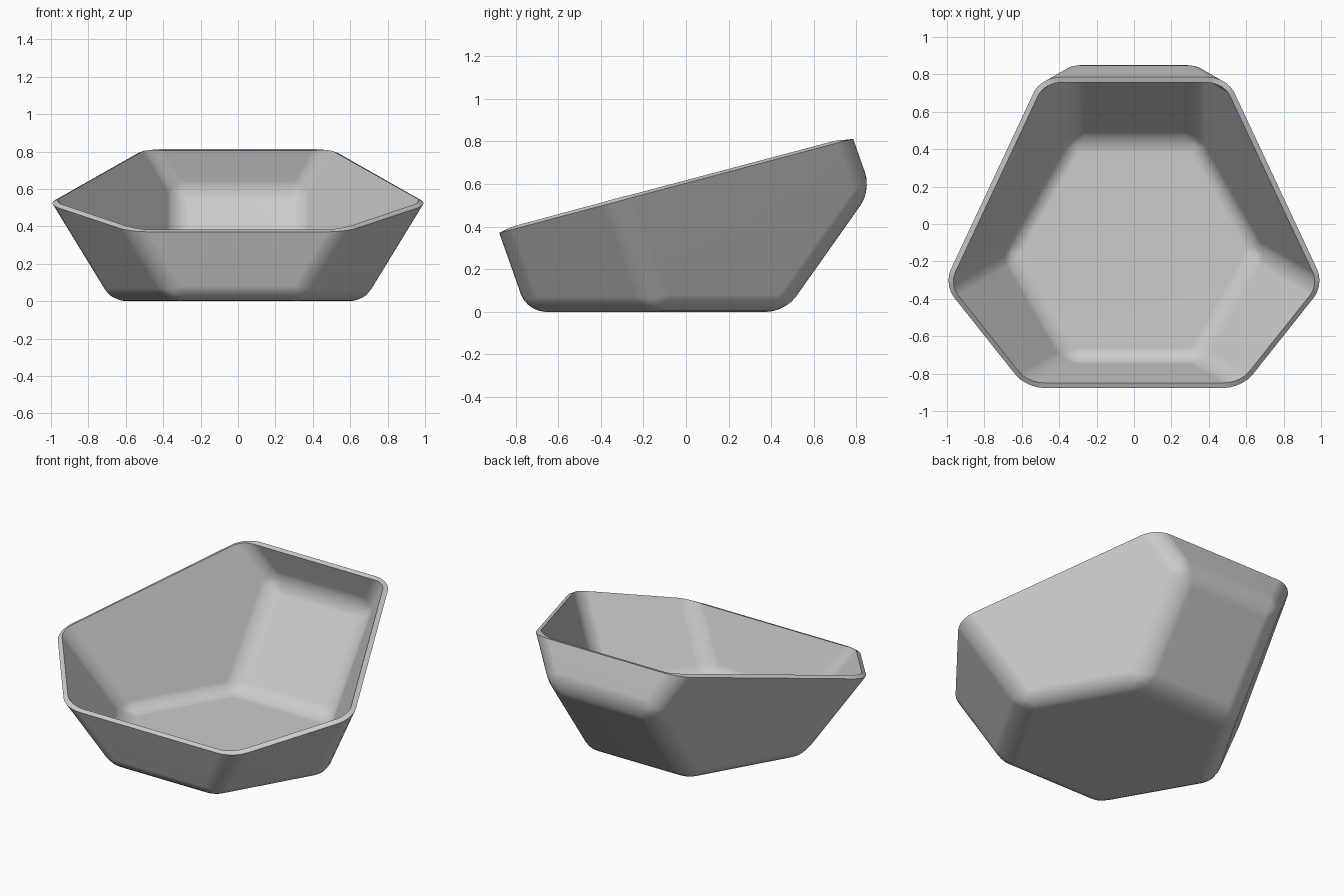
import bpy, bmesh, math
from mathutils import Vector, Matrix
from itertools import permutations, product

if "Cube" in bpy.data.objects:
    bpy.data.objects.remove(bpy.data.objects["Cube"])

EDGE = 0.7      # edge length of the truncated octahedron the bowl is cut from
ROUND = 0.085   # edge rounding
WALL = 0.03

# Truncated octahedron resting on a hexagon, one square facing back
pts = {tuple(p) for s, t in product((-1, 1), repeat=2) for p in permutations((0, s, 2 * t))}
tip = Vector((1, 1, 1)).rotation_difference(Vector((0, 0, -1))).to_matrix()
sq = tip @ Vector((1, 0, 0))
turn = Matrix.Rotation(math.pi / 2 - math.atan2(sq.y, sq.x), 3, 'Z')
k = EDGE / math.sqrt(2)
lift = Vector((0, -0.14, k * math.sqrt(3)))

bm = bmesh.new()
for p in sorted(pts):
    bm.verts.new(turn @ tip @ Vector(p) * k + lift)
bmesh.ops.convex_hull(bm, input=bm.verts[:])
bmesh.ops.dissolve_limit(bm, angle_limit=math.radians(2), verts=bm.verts[:], edges=bm.edges[:])
bmesh.ops.bevel(bm, geom=bm.edges[:], offset=ROUND, offset_type='OFFSET',
                segments=5, profile=0.5, affect='EDGES', clamp_overlap=True)
bmesh.ops.recalc_face_normals(bm, faces=bm.faces[:])

# Slanted opening, rising towards the back
bmesh.ops.bisect_plane(bm, geom=bm.verts[:] + bm.edges[:] + bm.faces[:],
                       plane_co=(0, 0, 0.604), plane_no=(0, -0.266, 1), clear_outer=True)

mesh = bpy.data.meshes.new("bowl")
bm.to_mesh(mesh)
bm.free()
bowl = bpy.data.objects.new("faceted_bowl", mesh)
bpy.context.collection.objects.link(bowl)
bpy.context.view_layer.objects.active = bowl
bowl.select_set(True)

# Wall thickness, inward
solid = bowl.modifiers.new("wall", 'SOLIDIFY')
solid.thickness = WALL
solid.offset = -1
solid.use_even_offset = True
bpy.ops.object.modifier_apply(modifier=solid.name)

bpy.ops.object.shade_smooth_by_angle(angle=math.radians(35))
wn = bowl.modifiers.new("soft_edges", 'WEIGHTED_NORMAL')
wn.keep_sharp = True
